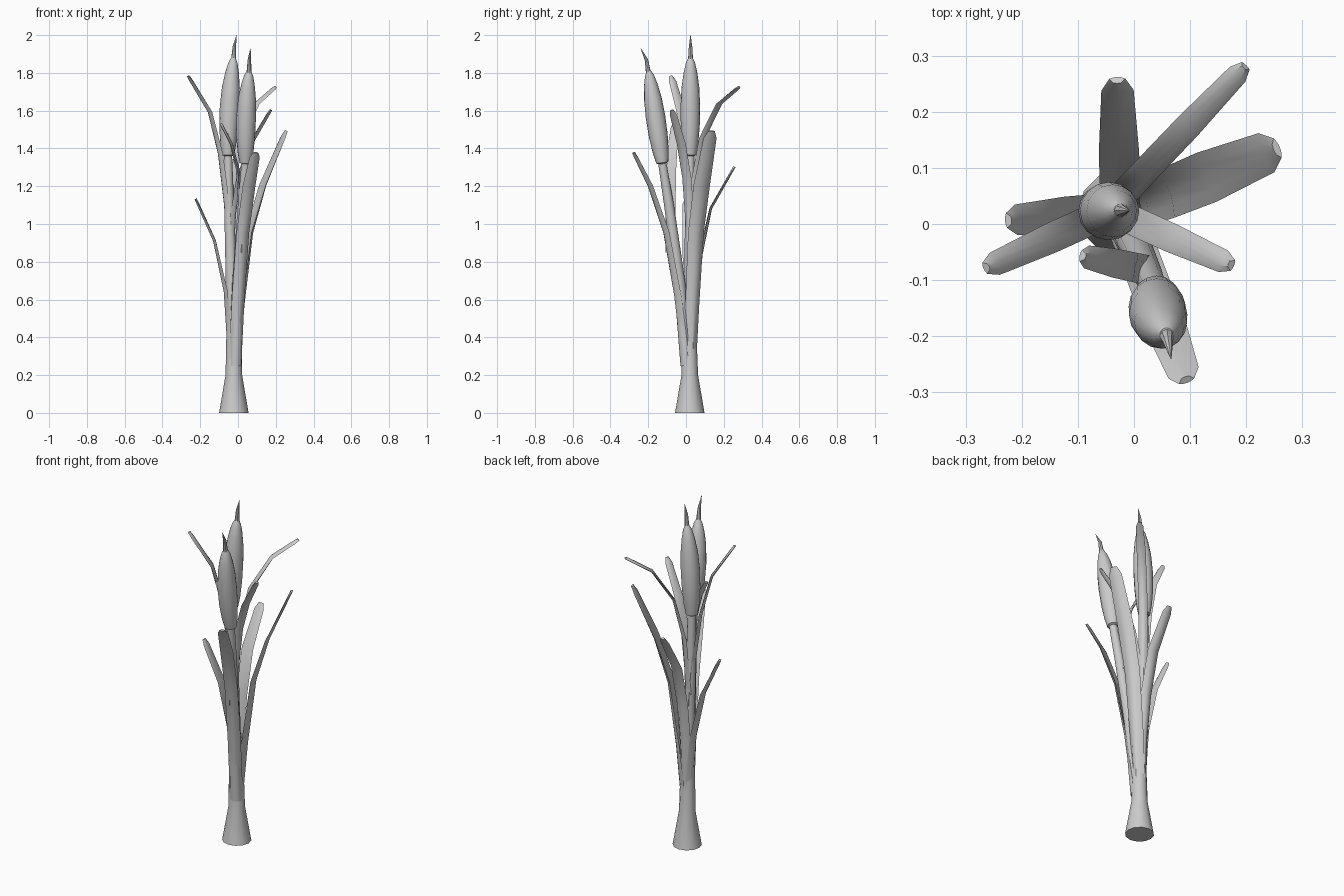
import bpy, math
from mathutils import Vector

if "Cube" in bpy.data.objects:
    bpy.data.objects.remove(bpy.data.objects["Cube"])


def make_object(name, rings):
    """Skin a list of equal-sized rings into a closed, smooth-shaded mesh."""
    n = len(rings[0])
    verts = [v for r in rings for v in r]
    faces = []
    for i in range(len(rings) - 1):
        for j in range(n):
            k = (j + 1) % n
            faces.append((i * n + j, i * n + k, (i + 1) * n + k, (i + 1) * n + j))
    faces.append(tuple(range(n))[::-1])
    faces.append(tuple(range(len(verts) - n, len(verts))))
    me = bpy.data.meshes.new(name)
    me.from_pydata(verts, [], faces)
    ob = bpy.data.objects.new(name, me)
    bpy.context.collection.objects.link(ob)
    bpy.ops.object.select_all(action='DESELECT')
    ob.select_set(True)
    bpy.context.view_layer.objects.active = ob
    bpy.ops.object.mode_set(mode='EDIT')
    bpy.ops.mesh.select_all(action='SELECT')
    bpy.ops.mesh.normals_make_consistent(inside=False)
    bpy.ops.object.mode_set(mode='OBJECT')
    bpy.ops.object.shade_smooth_by_angle(angle=math.radians(40))
    return ob


def tangent(pts, i):
    return (pts[min(i + 1, len(pts) - 1)] - pts[max(i - 1, 0)]).normalized()


def tube(name, pts, radii, sides=12, level_ends=False):
    pts = [Vector(p) for p in pts]
    rings = []
    for i, (p, r) in enumerate(zip(pts, radii)):
        t = Vector((0, 0, 1)) if level_ends else tangent(pts, i)
        a = Vector((0, 1, 0)).cross(t).normalized()
        b = t.cross(a)
        rings.append([p + r * (a * math.cos(q) + b * math.sin(q))
                      for q in (2 * math.pi * j / sides for j in range(sides))])
    return make_object(name, rings)


def leaf(name, base, tip, steps, width, start_width, thick=0.013):
    """Cupped blade; steps are (share of horizontal reach, z)."""
    base, tip = Vector((*base, 0)), Vector((*tip, 0))
    d = (tip - base).normalized()
    side = Vector((-d.y, d.x, 0))
    pts = [base.lerp(tip, f) + Vector((0, 0, z)) for f, z in steps]
    pts.insert(-1, pts[-2].lerp(pts[-1], 0.86))
    last = len(pts) - 1
    rings = []
    for i, p in enumerate(pts):
        s = i / last
        t = tangent(pts, i)
        n = (d - t * d.dot(t)).normalized()
        w = start_width + (width - start_width) * min(1, s / 0.5)
        w *= {last: 0.4, last - 1: 0.8}.get(i, 1)
        depth = w * (0.9 - 0.65 * min(1, s / 0.7))
        ring = [p + side * w * u - n * depth * u * u for u in (-1, -.5, 0, .5, 1)]
        ring += [p + side * w * u - n * (depth * u * u + thick * (1 - 0.3 * abs(u)))
                 for u in (.5, 0, -.5)]
        rings.append(ring)
    return make_object(name, rings)


# Flared foot shared by all stems
C = (-0.022, 0.02)
tube("flared_base", [(*C, 0), (*C, 0.2), (-0.022, 0.016, 0.4), (-0.02, 0.01, 0.62)],
     [0.078, 0.044, 0.04, 0.03], 12, True)


# Two cattails: stem, seed head and spike
def cattail(tag, stem, top, spike):
    tube(tag + "_stem", stem, [0.034, 0.03, 0.026, 0.022])
    lo, hi = Vector(stem[-1]), Vector(top)
    prof = [(0, .022), (.01, .032), (.12, .042), (.3, .05), (.5, .052),
            (.7, .047), (.85, .036), (.95, .024), (1, .012)]
    bow = Vector((-0.006, 0, 0))
    tube(tag + "_head", [lo.lerp(hi, f) + bow * math.sin(math.pi * f) for f, _ in prof],
         [r for _, r in prof], 16)
    sp = Vector(spike)
    mid = hi.lerp(sp, 0.5) - (sp - hi) * Vector((0.2, 0.2, 0))
    tube(tag + "_spike", [hi - Vector((0, 0, 0.02)), mid, sp], [0.014, 0.009, 0.001], 8)


cattail("tall_cattail",
        [(-0.025, 0.02, 0.25), (-0.035, 0.02, 0.7), (-0.047, 0.022, 1.1), (-0.053, 0.022, 1.36)],
        (-0.024, 0.024, 1.88), (-0.008, 0.024, 2.0))
cattail("short_cattail",
        [(-0.015, 0.005, 0.25), (0.0, -0.035, 0.7), (0.025, -0.09, 1.1), (0.04, -0.125, 1.32)],
        (0.058, -0.197, 1.81), (0.066, -0.24, 1.93))

# Broad lower leaves wrapped round the base
leaf("lower_leaf_right", (0.012, 0.035), (0.26, 0.137),
     [(0, .3), (.09, .58), (.26, .95), (.53, 1.2), (1, 1.49)], 0.047, 0.036)
leaf("lower_leaf_back", (-0.025, 0.055), (-0.03, 0.262),
     [(0, .3), (.05, .6), (.16, .84), (.4, 1.08), (1, 1.3)], 0.036, 0.034)
leaf("lower_leaf_left", (-0.058, 0.02), (-0.23, 0.006),
     [(0, .22), (.02, .42), (.1, .64), (.43, .91), (1, 1.13)], 0.034, 0.034)
leaf("lower_leaf_front", (-0.005, -0.02), (0.095, -0.283),
     [(0, .25), (.16, .62), (.37, .95), (.68, 1.2), (1, 1.375)], 0.036, 0.036)

# Narrow upper leaves wrapped round the stems
leaf("upper_leaf_left", (-0.06, 0.015), (-0.268, -0.08),
     [(0, .83), (.06, 1.1), (.21, 1.37), (.46, 1.59), (1, 1.78)], 0.027, 0.027)
leaf("upper_leaf_right", (-0.022, 0.015), (0.178, -0.075),
     [(0, .83), (.05, 1.05), (.18, 1.24), (.48, 1.42), (1, 1.6)], 0.026, 0.027)
leaf("upper_leaf_back", (-0.03, 0.042), (0.2, 0.283),
     [(0, .9), (.06, 1.22), (.22, 1.45), (.57, 1.63), (1, 1.72)], 0.024, 0.026)
leaf("upper_leaf_front", (0.004, -0.078), (-0.097, -0.056),
     [(0, .85), (.02, 1.1), (.15, 1.29), (.45, 1.42), (1, 1.53)], 0.026, 0.027)
